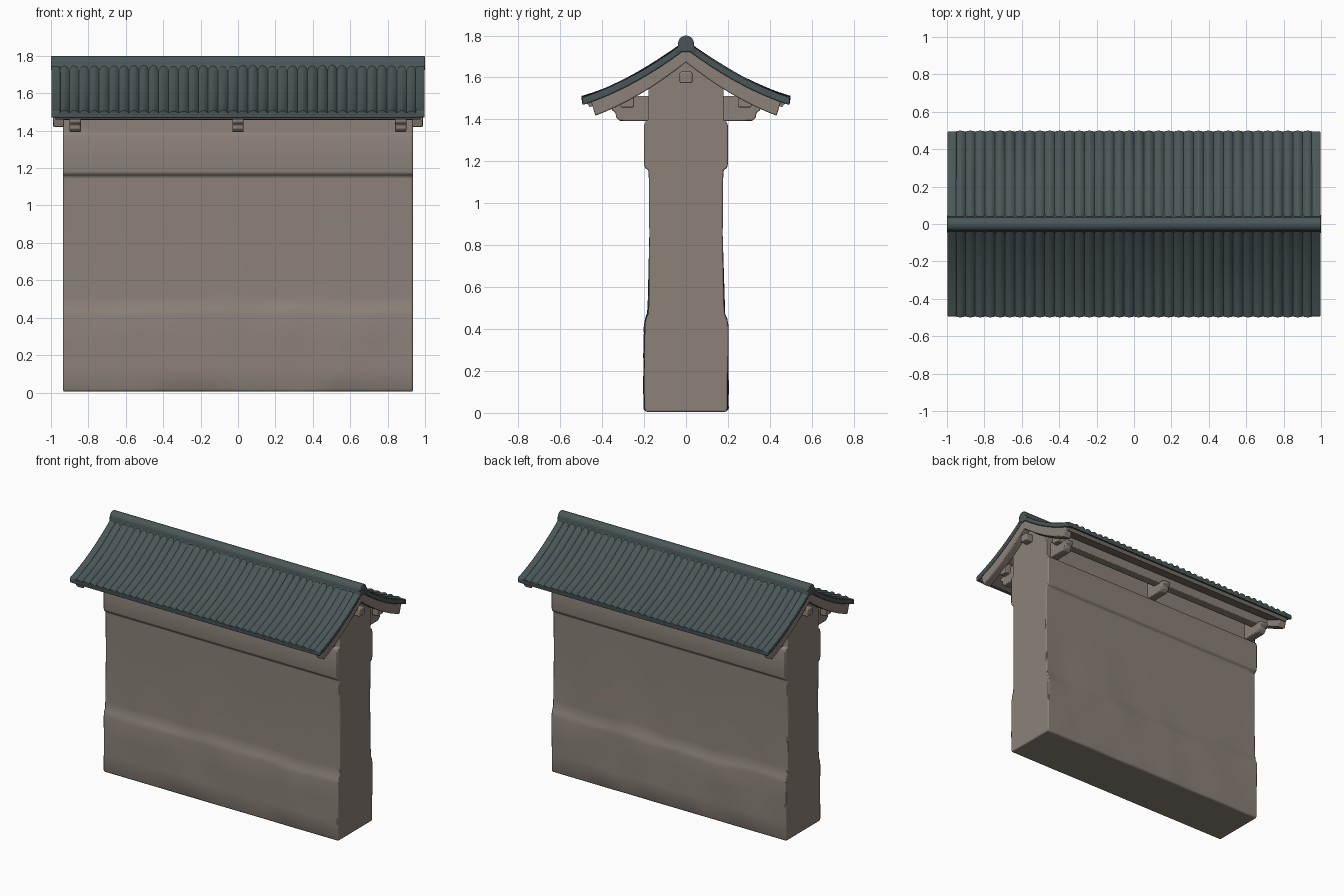
import bpy, bmesh, math
from mathutils import Vector, noise

cube = bpy.data.objects.get("Cube")
if cube:
    bpy.data.objects.remove(cube, do_unlink=True)


def material(name, rgb):
    m = bpy.data.materials.new(name)
    m.use_nodes = True
    m.diffuse_color = (*rgb, 1)
    bsdf = m.node_tree.nodes["Principled BSDF"]
    bsdf.inputs["Base Color"].default_value = (*rgb, 1)
    bsdf.inputs["Roughness"].default_value = 0.9
    return m


PLASTER = material("taupe plaster", (0.26, 0.222, 0.19))
TILE = material("slate green tile", (0.068, 0.094, 0.098))


def prism(name, profile, x0, x1, mat, bevel=0, cuts=1, warp=None):
    """Sweep a closed (y, z) profile along x."""
    bm = bmesh.new()
    rings = []
    for i in range(cuts + 1):
        x = x0 + (x1 - x0) * i / cuts
        pts = [Vector((x, y, z)) for y, z in profile]
        rings.append([bm.verts.new(warp(p) if warp else p) for p in pts])
    n = len(profile)
    for a, b in zip(rings, rings[1:]):
        for j in range(n):
            k = (j + 1) % n
            bm.faces.new((a[j], a[k], b[k], b[j]))
    bm.faces.new(rings[0])
    bm.faces.new(rings[-1])
    bmesh.ops.recalc_face_normals(bm, faces=bm.faces)
    mesh = bpy.data.meshes.new(name)
    bm.to_mesh(mesh)
    bm.free()
    mesh.materials.append(mat)
    ob = bpy.data.objects.new(name, mesh)
    bpy.context.collection.objects.link(ob)
    bpy.ops.object.select_all(action='DESELECT')
    ob.select_set(True)
    bpy.context.view_layer.objects.active = ob
    bpy.ops.object.shade_smooth_by_angle(angle=math.radians(40))
    if bevel:
        mod = ob.modifiers.new("Soft edges", 'BEVEL')
        mod.width = bevel
        mod.segments = 2
        mod.limit_method = 'ANGLE'
        mod.angle_limit = math.radians(40)


def box(name, x, y, z, sx, sy, sz, mat):
    prof = [(y - sy / 2, z - sz / 2), (y + sy / 2, z - sz / 2),
            (y + sy / 2, z + sz / 2), (y - sy / 2, z + sz / 2)]
    prism(name, prof, x - sx / 2, x + sx / 2, mat, 0.006)


def roof_z(y):
    """Height of the sagging roof surface at distance y from the ridge."""
    y = abs(y)
    return 1.768 - 0.76 * y + 0.44 * y * y


# Wall with thicker plinth and top band, slightly worn low down
def worn(p):
    if 0.01 < p.z < 0.55:
        p.y += 0.009 * noise.noise(p * 4.5) * (1 if p.y > 0 else -1)
        p.z += 0.02 * noise.noise(p * 3) * min(1, p.z * 3)
    return p


half = [(0.192, 0.005), (0.2, 0.02), (0.2, 0.14), (0.199, 0.28), (0.199, 0.41),
        (0.193, 0.445), (0.182, 0.47), (0.179, 0.52), (0.175, 0.85),
        (0.178, 1.155), (0.197, 1.17), (0.2, 1.19), (0.2, 1.37),
        (0.193, 1.39), (0.18, 1.395), (0.18, 1.58), (0.0, 1.7)]
outline = half + [(-y, z) for y, z in reversed(half) if y > 0]
prism("wall", outline, -0.935, 0.935, PLASTER, 0.012, 28, worn)


def slab(top_drop, bottom_drop, reach, steps=8):
    ys = [reach * (i / steps - 1) for i in range(2 * steps + 1)]
    top = [(y, roof_z(y) - top_drop) for y in ys]
    low = [(y * 0.95, roof_z(y) - bottom_drop) for y in reversed(ys)]
    return top + low


# Roof boarding and the heavier gable boards at both ends
prism("roof_boarding", slab(0.02, 0.045, 0.482), -0.975, 0.975, PLASTER)
for side, s in (("right", -1), ("left", 1)):
    prism(side + "_gable_board", slab(0.02, 0.096, 0.455),
          s * 0.93, s * 0.988, PLASTER, 0.006)

# Corrugated tile slopes with uneven ribs
RIBS = 36
SPAN = 0.955


def ribbed(p):
    if p.z > roof_z(p.y) - 0.015:
        wave = abs(math.sin((p.x / SPAN + 1) * RIBS * math.pi / 2))
        uneven = noise.noise(Vector((p.x * 7, p.y * 3, 0)))
        p.z += wave * (0.014 + 0.007 * uneven)
        if abs(p.y) > 0.49:
            p.y *= 1 + 0.01 * wave
    return p


for f, label in ((-1, "front"), (1, "back")):
    ys = [0.02 + 0.474 * j / 9 for j in range(10)]
    sheet = ([(f * y, roof_z(y) - 0.006) for y in ys] +
             [(f * y, roof_z(y) - 0.03) for y in reversed(ys)])
    prism(label + "_tile_slope", sheet, -SPAN, SPAN, TILE, 0, RIBS * 8, ribbed)
    # Plain verge strips at the gable edges
    strip = ([(f * y, roof_z(y) + 0.004) for y in ys] +
             [(f * y, roof_z(y) - 0.032) for y in reversed(ys)])
    for s, side in ((-1, "right"), (1, "left")):
        prism(f"{label}_{side}_verge_tile", strip, s * 0.95, s * 0.998,
              TILE, 0.006)

# Ridge roll flaring into a wider foot
arc = [(0.038 * math.cos(t), 1.762 + 0.038 * math.sin(t))
       for t in [math.pi * i / 12 for i in range(13)]]
ridge = [(0.055, 1.722), (0.04, 1.74)] + arc + [(-0.04, 1.74), (-0.055, 1.722)]
prism("ridge_roll", ridge, -1, 1, TILE, 0.006)

# Ridge beam ends, eave purlins and their bracket arms
for s, side in ((-1, "right"), (1, "left")):
    box(side + "_ridge_beam_end", s * 0.95, 0, 1.6, 0.08, 0.06, 0.055, PLASTER)
for f, label in ((-1, "front"), (1, "back")):
    box(label + "_eave_purlin", 0, f * 0.28, 1.495, 1.88, 0.065, 0.075, PLASTER)
    for x, where in ((-0.87, "right"), (0, "middle"), (0.87, "left")):
        arm = [(0.16, 1.392), (0.315, 1.392), (0.335, 1.41), (0.335, 1.43),
               (0.355, 1.445), (0.355, 1.465), (0.26, 1.475), (0.25, 1.512),
               (0.16, 1.512)]
        prism(f"{label}_{where}_bracket_arm", [(f * y, z) for y, z in arm],
              x - 0.03, x + 0.03, PLASTER, 0.006)
